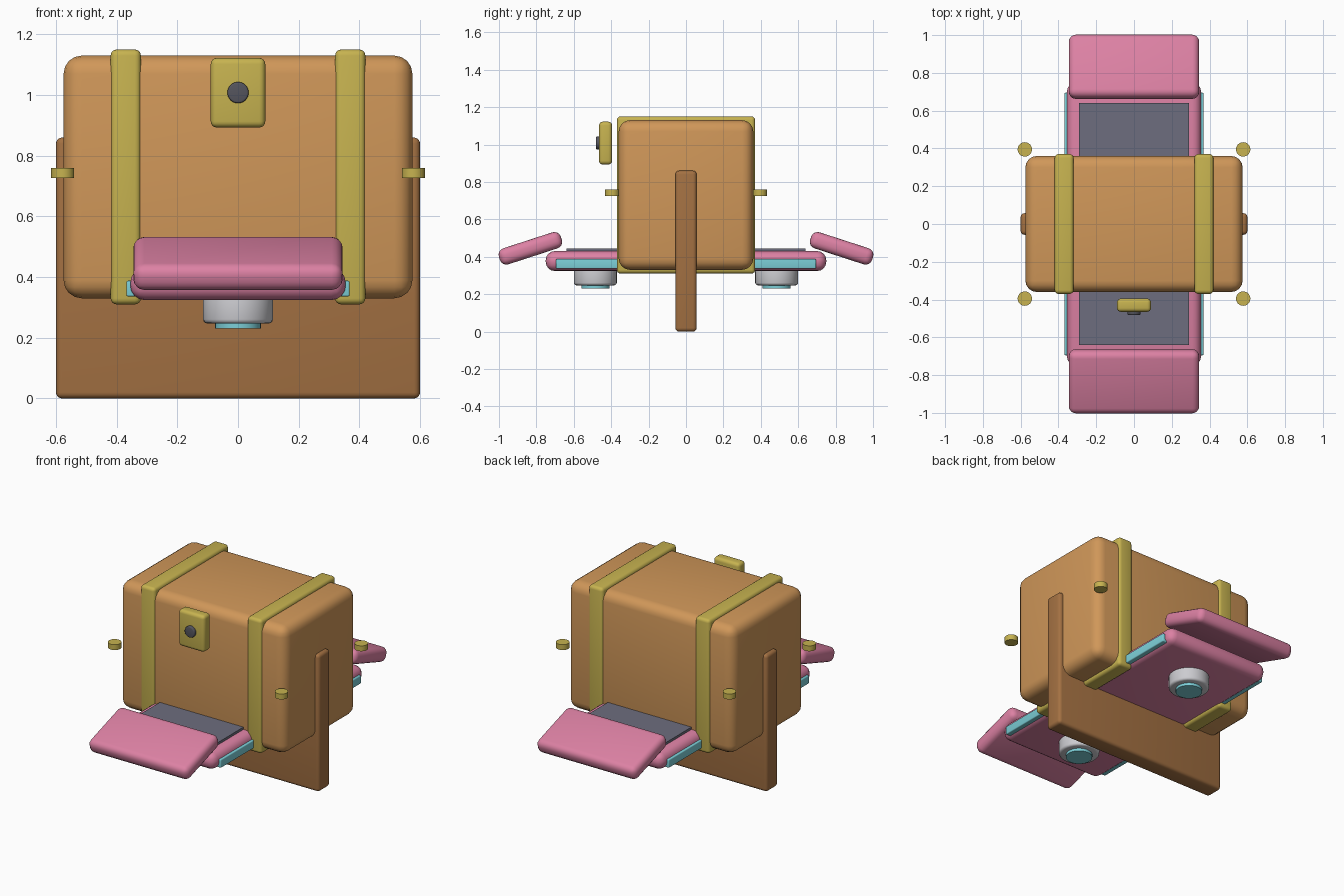
import bpy
from math import radians

cube = bpy.data.objects.get("Cube")
if cube:
    bpy.data.objects.remove(cube, do_unlink=True)


def material(name, rgb):
    m = bpy.data.materials.new(name)
    m.use_nodes = True
    m.diffuse_color = (*rgb, 1)
    node = next(n for n in m.node_tree.nodes if n.type == 'BSDF_PRINCIPLED')
    node.inputs["Base Color"].default_value = (*rgb, 1)
    return m


TAN = material("tan leather", (0.63, 0.31, 0.10))
BROWN = material("dark brown wood", (0.37, 0.165, 0.055))
GOLD = material("brass", (0.57, 0.45, 0.08))
PINK = material("pink paint", (0.72, 0.22, 0.37))
CYAN = material("cyan glow", (0.20, 0.62, 0.68))
SILVER = material("silver", (0.60, 0.60, 0.63))
SLATE = material("slate grey", (0.155, 0.155, 0.21))
IRON = material("dark iron", (0.09, 0.09, 0.11))


def finish(name, mat, bevel, segments=4):
    o = bpy.context.object
    o.name = name
    o.data.materials.append(mat)
    if bevel:
        mod = o.modifiers.new("rounded edges", 'BEVEL')
        mod.width = bevel
        mod.segments = segments
        mod.limit_method = 'ANGLE'
        bpy.ops.object.modifier_apply(modifier=mod.name)
    bpy.ops.object.shade_smooth_by_angle(angle=radians(35))
    return o


def box(name, mat, x, y, z, bevel=0.0, tilt=0.0):
    """Box from (low, high) ranges on each axis, tilted about x."""
    mid = [(a + b) / 2 for a, b in (x, y, z)]
    bpy.ops.mesh.primitive_cube_add(size=1, location=mid, rotation=(tilt, 0, 0))
    bpy.context.object.scale = [b - a for a, b in (x, y, z)]
    bpy.ops.object.transform_apply(location=False, rotation=False, scale=True)
    return finish(name, mat, bevel)


def cylinder(name, mat, radius, depth, loc, rot=(0, 0, 0), bevel=0.0):
    bpy.ops.mesh.primitive_cylinder_add(vertices=32, radius=radius, depth=depth,
                                        location=loc, rotation=rot)
    return finish(name, mat, bevel, 3)


# Trunk and the upright board running through it
box("trunk_body", TAN, (-0.575, 0.575), (-0.36, 0.36), (0.33, 1.13), 0.06)
box("upright_board", BROWN, (-0.6, 0.6), (-0.057, 0.057), (0, 0.86), 0.02)

# Straps around the trunk
for side, s in (("right", -1), ("left", 1)):
    box(side + "_strap", GOLD, (s * 0.37 - 0.05, s * 0.37 + 0.05),
        (-0.37, 0.37), (0.31, 1.15), 0.02)

# Lock plate and its knob
box("lock_plate", GOLD, (-0.09, 0.09), (-0.465, -0.395), (0.893, 1.122), 0.02)
cylinder("lock_knob", IRON, 0.035, 0.05, (0, -0.457, 1.008),
         (radians(90), 0, 0), 0.006)

# Carrying deck and its side light strips
box("deck", PINK, (-0.355, 0.355), (-0.75, 0.75), (0.324, 0.43), 0.048)
for side, s in (("right", -1), ("left", 1)):
    box(side + "_light_strip", CYAN, (s * 0.345 - 0.023, s * 0.345 + 0.023),
        (-0.695, 0.695), (0.336, 0.388), 0.006)

# Parts repeated at the front and back
for end, d in (("front", -1), ("back", 1)):
    ys = sorted((d * 0.3, d * 0.64))
    box(end + "_deck_pad", SLATE, (-0.29, 0.29), ys, (0.41, 0.445))
    box(end + "_flap", PINK, (-0.345, 0.345),
        (d * 0.832 - 0.174, d * 0.832 + 0.174), (0.4, 0.49), 0.036,
        -d * radians(18))
    cylinder(end + "_thruster", SILVER, 0.115, 0.1, (0, d * 0.485, 0.297),
             bevel=0.014)
    cylinder(end + "_thruster_glow", CYAN, 0.075, 0.05, (0, d * 0.485, 0.255))
    for side, s in (("right", -1), ("left", 1)):
        cylinder(f"{end}_{side}_stud", GOLD, 0.038, 0.034,
                 (s * 0.578, d * 0.395, 0.743))
        bpy.ops.object.shade_smooth()
